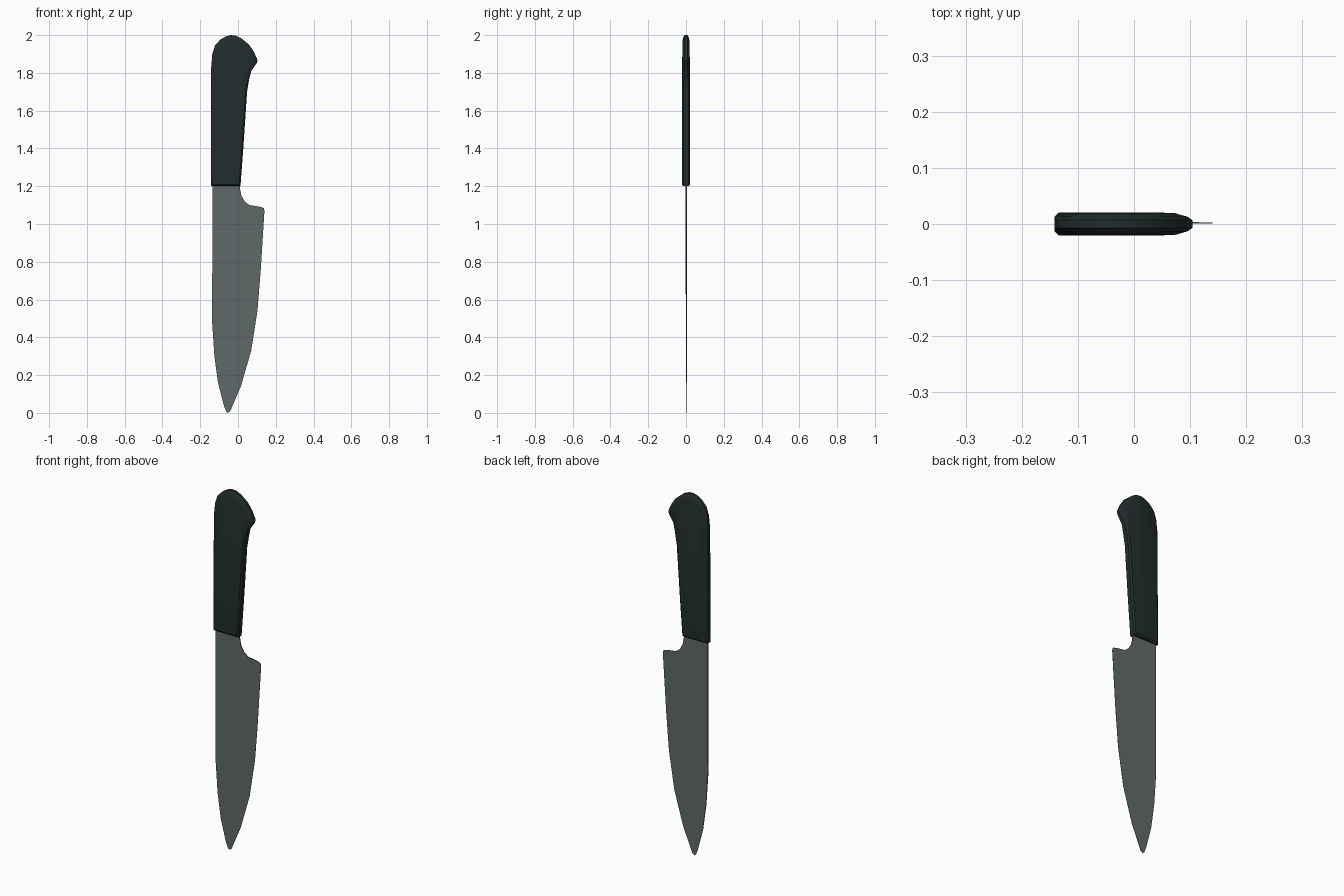
import bpy, bmesh
from mathutils import Vector

if "Cube" in bpy.data.objects:
    bpy.data.objects.remove(bpy.data.objects["Cube"])


def material(name, rgb):
    m = bpy.data.materials.new(name)
    m.diffuse_color = (*rgb, 1.0)
    m.use_nodes = True
    m.node_tree.nodes["Principled BSDF"].inputs["Base Color"].default_value = m.diffuse_color
    return m


def inward(pts, i):
    # Mitred inward offset direction of a counter-clockwise outline
    p, c, n = (Vector(pts[(i + k) % len(pts)]) for k in (-1, 0, 1))
    a, b = (c - p).normalized(), (n - c).normalized()
    na, nb = Vector((-a.y, a.x)), Vector((-b.y, b.x))
    m = (na + nb).normalized()
    return m / max(m.dot(na), 0.5)


def loft(name, rings, mat, angle):
    # Skin a stack of matching rings and cap both ends
    bm = bmesh.new()
    loops = [[bm.verts.new(p) for p in r] for r in rings]
    for lo, hi in zip(loops, loops[1:]):
        for i in range(len(lo)):
            j = (i + 1) % len(lo)
            bm.faces.new((lo[i], lo[j], hi[j], hi[i]))
    caps = [bm.faces.new(loops[0][::-1]), bm.faces.new(loops[-1])]
    bmesh.ops.triangulate(bm, faces=caps)
    bmesh.ops.recalc_face_normals(bm, faces=bm.faces)
    me = bpy.data.meshes.new(name)
    bm.to_mesh(me)
    bm.free()
    ob = bpy.data.objects.new(name, me)
    bpy.context.collection.objects.link(ob)
    me.materials.append(mat)
    bpy.ops.object.select_all(action='DESELECT')
    ob.select_set(True)
    bpy.context.view_layer.objects.active = ob
    bpy.ops.object.shade_smooth_by_angle(angle=angle)
    return ob


steel = material("grey steel", (0.117, 0.144, 0.142))
black = material("dark green black", (0.016, 0.026, 0.026))

# Blade: outline in x, z; thick at the spine, thin at the edge and tip
blade = [(-0.055, 0.0), (-0.04, 0.01), (-0.028, 0.04), (0.015, 0.14), (0.07, 0.33),
         (0.103, 0.54), (0.12, 0.75), (0.14, 1.07), (0.136, 1.085), (0.115, 1.092),
         (0.06, 1.10), (0.035, 1.12), (0.018, 1.15), (0.01, 1.19), (0.008, 1.24),
         (-0.135, 1.24), (-0.137, 0.48), (-0.125, 0.30), (-0.106, 0.16),
         (-0.075, 0.04), (-0.063, 0.008)]


def blade_half(x, z):
    return max(0.0004, 0.001 - 0.0125 * (x + 0.055) + 0.00207 * z)


loft("blade", [[(x, 0.002 + s * blade_half(x, z), z) for x, z in blade]
               for s in (-1, 1)], steel, 0.5)

# Handle: bevelled slab that thins towards the rounded butt
handle = [(-0.142, 1.2), (0.013, 1.2), (0.028, 1.4), (0.048, 1.7), (0.058, 1.76),
          (0.07, 1.81), (0.098, 1.85), (0.104, 1.867), (0.085, 1.91), (0.058, 1.95),
          (0.015, 1.985), (-0.015, 1.998), (-0.04, 2.0), (-0.065, 1.993),
          (-0.095, 1.975), (-0.122, 1.945), (-0.136, 1.90), (-0.142, 1.83)]


def handle_ring(y, inset, butt_y, butt_inset):
    ring = []
    for i, (x, z) in enumerate(handle):
        k = min(1.0, max(0.0, (z - 1.76) / 0.1))
        d = inward(handle, i) * (inset + (butt_inset - inset) * k)
        ring.append((x + d.x, y + (butt_y - y) * k, z + d.y))
    return ring


profile = [(0.0125, 0, 0.007, 0), (0.0205, 0.008, 0.013, 0.008), (0.0208, 0.013, 0.0195, 0.03)]
rings = [handle_ring(-y, a, -by, b) for y, a, by, b in reversed(profile)]
rings += [handle_ring(y, a, by, b) for y, a, by, b in profile]
loft("handle", rings, black, 0.5)
